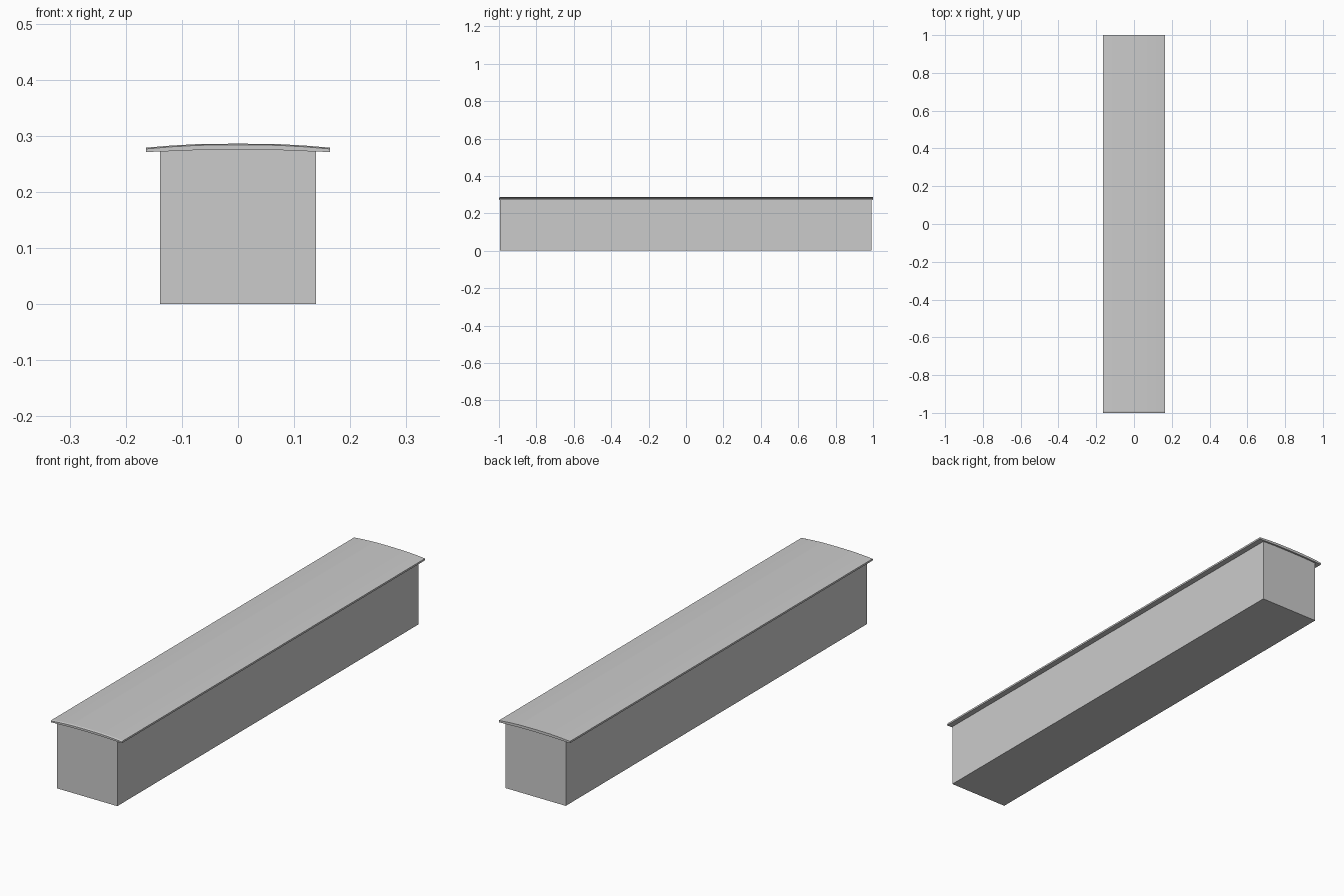
import bpy, bmesh

if "Cube" in bpy.data.objects:
    bpy.data.objects.remove(bpy.data.objects["Cube"])


def loft(name, sections):
    """Join matching closed (x, z) sections, each placed at its own y."""
    bm = bmesh.new()
    rings = [[bm.verts.new((x, y, z)) for x, z in pts] for y, pts in sections]
    n = len(rings[0])
    for a, b in zip(rings, rings[1:]):
        for i in range(n):
            j = (i + 1) % n
            bm.faces.new((a[i], a[j], b[j], b[i]))
    bm.faces.new(rings[0])
    bm.faces.new(rings[-1])
    bmesh.ops.recalc_face_normals(bm, faces=bm.faces)
    mesh = bpy.data.meshes.new(name)
    bm.to_mesh(mesh)
    bm.free()
    obj = bpy.data.objects.new(name, mesh)
    bpy.context.collection.objects.link(obj)
    return obj


def mirrored(half):
    """Complete a curve given from its outer end to x = 0."""
    return half + [(-x, z) for x, z in reversed(half) if x != 0]


# Long box body, its top following the underside of the cap
body_top = mirrored([(-0.139, 0.272), (-0.08, 0.2745), (0, 0.275)])
body = [(0.139, 0), (-0.139, 0)] + body_top
loft("body", [(-0.995, body), (0.992, body)])

# Thin overhanging cap with a gently crowned top and a softened front edge
crown = mirrored([(-0.164, 0.279), (-0.12, 0.2827), (-0.07, 0.2855), (0, 0.2862)])
under = mirrored([(-0.164, 0.2715), (-0.139, 0.272), (-0.08, 0.2745), (0, 0.275)])[::-1]
front_crown = [(x, z - 0.0022) for x, z in crown]
loft("cap", [(-1.0, front_crown + under), (-0.993, crown + under), (1.0, crown + under)])
